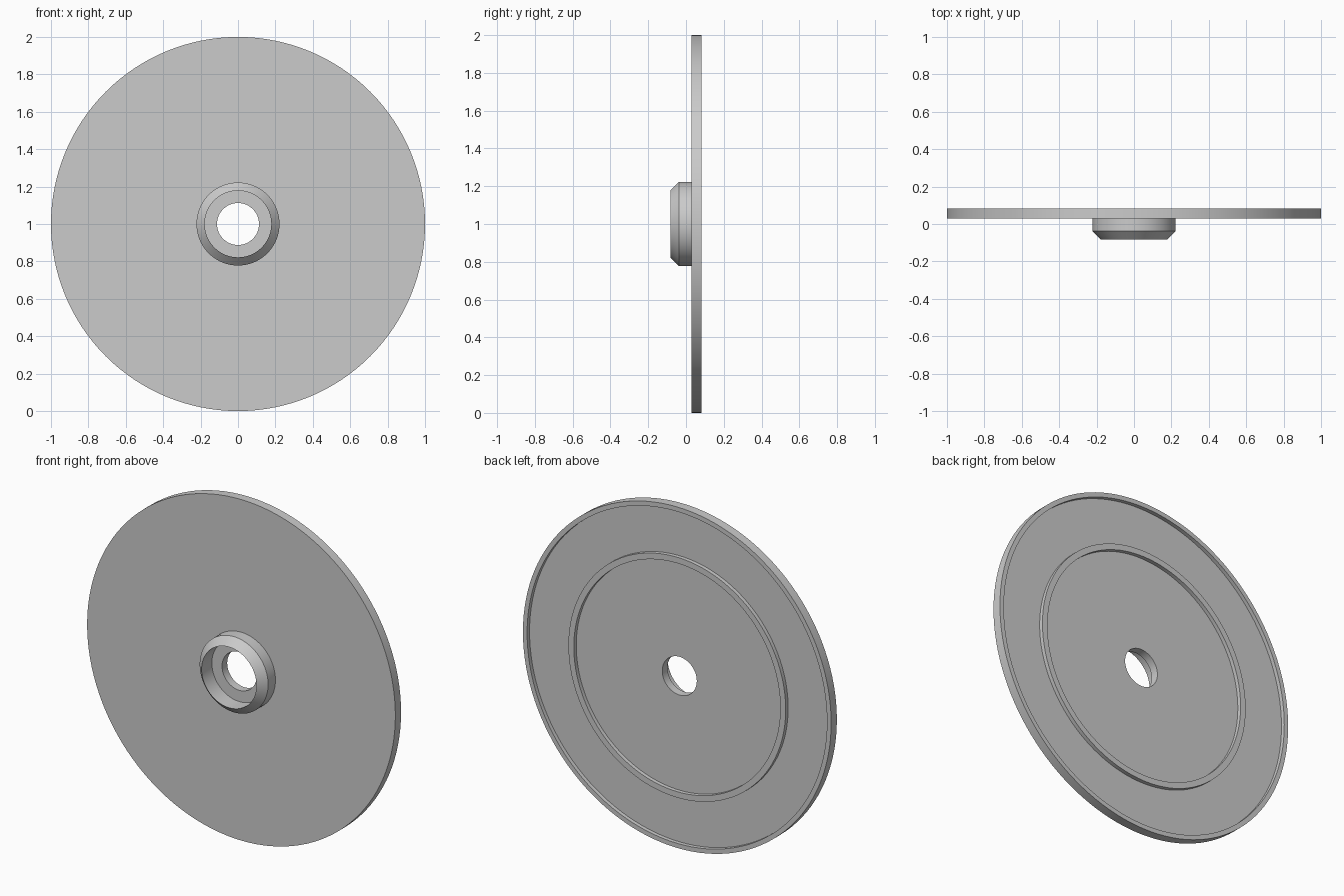
import bpy
import bmesh
import math
from mathutils import Vector

default = bpy.data.objects.get("Cube")
if default:
    bpy.data.objects.remove(default, do_unlink=True)

SEGMENTS = 128
FRONT, BACK = 0.03, 0.083      # plate faces
RECESS = 0.06                  # sunken back surface
HUB_FRONT, HUB_CHAMFER, HUB_FLOOR = -0.083, -0.038, 0.012
HOLE, BORE, HUB = 0.112, 0.178, 0.222
RIDGE_IN, RIDGE_OUT, RIM_IN, RIM = 0.67, 0.705, 0.973, 1.0


def make_material(name, colour):
    mat = bpy.data.materials.new(name)
    mat.use_nodes = True
    mat.diffuse_color = colour
    mat.node_tree.nodes["Principled BSDF"].inputs["Base Color"].default_value = colour
    return mat


def lathe(name, profile, mat):
    """Revolve a closed (radius, y) profile about the front-to-back axis."""
    bm = bmesh.new()
    verts = [bm.verts.new((r, y, 1)) for r, y in profile]
    edges = [bm.edges.new((v, verts[(i + 1) % len(verts)])) for i, v in enumerate(verts)]
    bmesh.ops.spin(bm, geom=verts + edges, cent=Vector((0, 0, 1)), axis=Vector((0, 1, 0)),
                   angle=math.tau, steps=SEGMENTS, use_duplicate=False)
    bmesh.ops.remove_doubles(bm, verts=bm.verts, dist=0.0001)
    bmesh.ops.recalc_face_normals(bm, faces=bm.faces)
    mesh = bpy.data.meshes.new(name)
    bm.to_mesh(mesh)
    bm.free()
    mesh.materials.append(mat)
    obj = bpy.data.objects.new(name, mesh)
    bpy.context.collection.objects.link(obj)
    bpy.ops.object.select_all(action="DESELECT")
    obj.select_set(True)
    bpy.context.view_layer.objects.active = obj
    bpy.ops.object.shade_smooth_by_angle(angle=math.radians(30))
    return obj


grey = make_material("light grey", (0.6, 0.6, 0.6, 1))

# Counterbored hub, front plate, raised rim, raised ridge and through hole
lathe("disc_with_hub", [
    (HOLE, HUB_FLOOR), (BORE, HUB_FLOOR), (BORE, HUB_FRONT),
    (HUB, HUB_CHAMFER), (HUB, FRONT),
    (RIM, FRONT), (RIM, BACK), (RIM_IN, BACK), (RIM_IN, RECESS),
    (RIDGE_OUT, RECESS), (RIDGE_OUT, BACK), (RIDGE_IN, BACK), (RIDGE_IN, RECESS),
    (HOLE, RECESS),
], grey)
